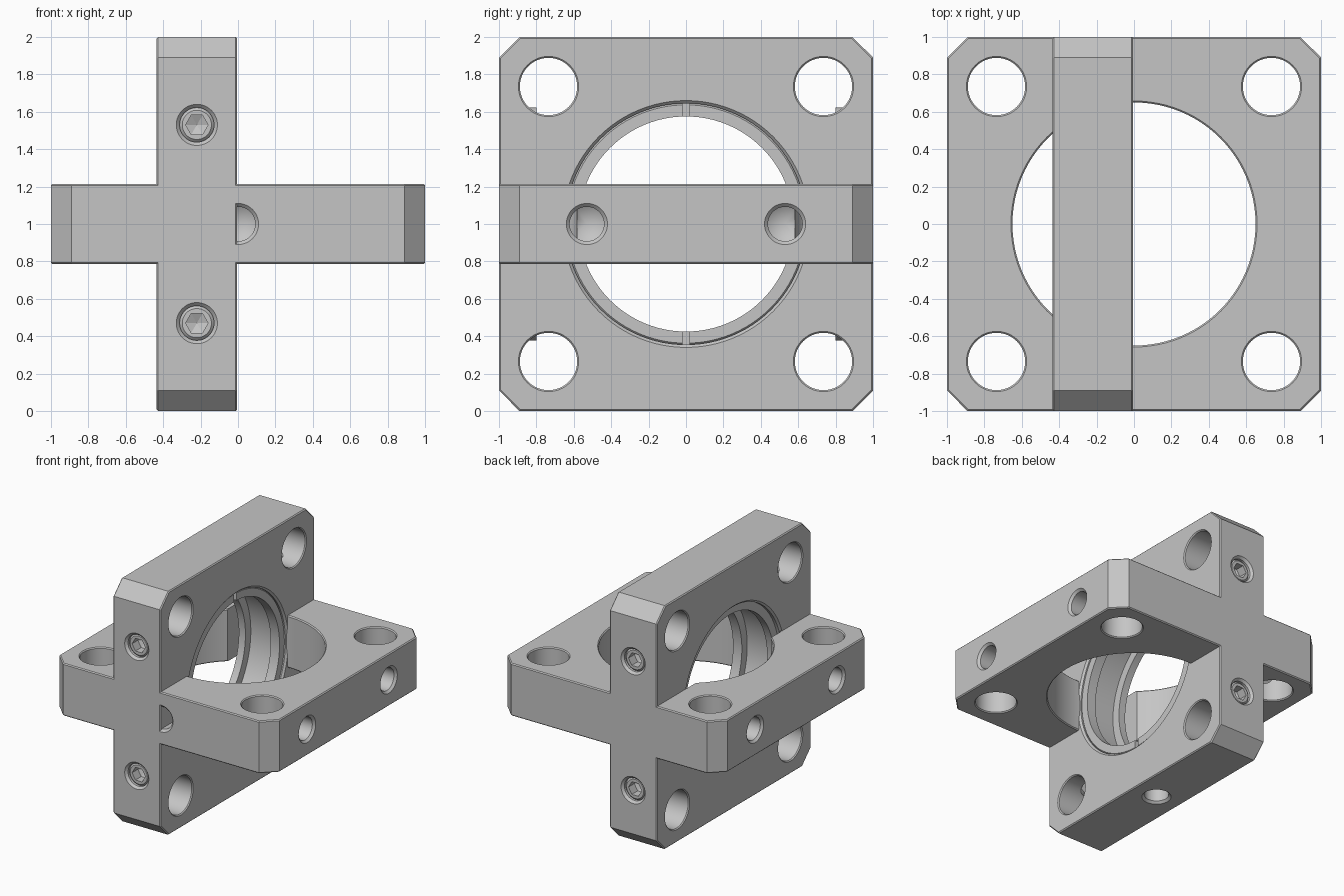
import bpy, bmesh, math
from mathutils import Matrix, Vector

cube = bpy.data.objects.get("Cube")
if cube:
    bpy.data.objects.remove(cube, do_unlink=True)

grey = bpy.data.materials.new("machined grey")
grey.use_nodes = True
GREY = (0.56, 0.56, 0.56, 1)
grey.diffuse_color = GREY
grey.node_tree.nodes["Principled BSDF"].inputs["Base Color"].default_value = GREY

THICK, SHIFT, ROD, SCREW = 0.43, -0.22, 0.735, 0.53
CENTRE = Vector((0, 0, 1))


def finish(name, bm):
    bmesh.ops.recalc_face_normals(bm, faces=bm.faces)
    mesh = bpy.data.meshes.new(name)
    bm.to_mesh(mesh)
    bm.free()
    mesh.materials.append(grey)
    ob = bpy.data.objects.new(name, mesh)
    bpy.context.collection.objects.link(ob)
    return ob


def plate(name, normal):
    """Square plate with clipped corners and finely broken edges."""
    bm = bmesh.new()
    s, c, h = 1, 0.89, THICK / 2
    outline = [(s, -c), (s, c), (c, s), (-c, s), (-s, c), (-s, -c), (-c, -s), (c, -s)]
    face = bm.faces.new([bm.verts.new((x, y, -h)) for x, y in outline])
    top = bmesh.ops.extrude_face_region(bm, geom=[face])["geom"]
    bmesh.ops.translate(bm, vec=(0, 0, THICK), verts=[v for v in top if isinstance(v, bmesh.types.BMVert)])
    rim = [e for e in bm.edges if abs(e.verts[0].co.z - e.verts[1].co.z) < 0.001]
    bmesh.ops.bevel(bm, geom=rim, offset=0.008, segments=1, affect='EDGES')
    bm.transform(Vector((0, 0, 1)).rotation_difference(normal).to_matrix().to_4x4())
    return finish(name, bm)


def turned(name, profile, origin, axis, sides=48):
    """Revolve (radius, depth) points; depth runs from origin along axis."""
    bm = bmesh.new()
    verts = [bm.verts.new((r, 0, d)) for r, d in profile]
    edges = [bm.edges.new(pair) for pair in zip(verts, verts[1:])]
    bmesh.ops.spin(bm, geom=verts + edges, axis=(0, 0, 1), cent=(0, 0, 0),
                   angle=math.tau, steps=sides, use_merge=False)
    bmesh.ops.remove_doubles(bm, verts=bm.verts, dist=0.0005)
    turn = Vector((0, 0, 1)).rotation_difference(Vector(axis)).to_matrix().to_4x4()
    bm.transform(Matrix.Translation(origin) @ turn)
    return finish(name, bm)


def cut(target, cutter):
    mod = target.modifiers.new("cut", 'BOOLEAN')
    mod.operation, mod.solver, mod.object = 'DIFFERENCE', 'EXACT', cutter
    bpy.context.view_layer.objects.active = target
    bpy.ops.object.modifier_apply(modifier=mod.name)
    bpy.data.objects.remove(cutter, do_unlink=True)


def through_hole(target, radius, point, axis, bevel=0.008):
    """Bore through a plate centred at point, with both mouths broken."""
    h, e = THICK / 2, 0.02
    profile = [(0, -h - e), (radius + bevel, -h - e), (radius + bevel, -h), (radius, -h + bevel),
               (radius, h - bevel), (radius + bevel, h), (radius + bevel, h + e), (0, h + e)]
    cut(target, turned("bore_cutter", profile, point, axis, 96))


def drilled_hole(target, point, inward, depth=0.26):
    """Countersunk blind hole with a conical bottom."""
    profile = [(0, -0.02), (0.11, -0.02), (0.11, 0), (0.092, 0.018),
               (0.092, depth), (0, depth + 0.055)]
    cut(target, turned("drill_cutter", profile, point, inward))


def set_screw(name, point, inward):
    """Headless screw with a hexagonal socket."""
    screw = turned(name, [(0, 0.025), (0.078, 0.025), (0.094, 0.04), (0.094, 0.2), (0, 0.2)], point, inward)
    socket = turned("socket_cutter", [(0, 0), (0.06, 0), (0.06, 0.1), (0, 0.125)], point, inward, 6)
    cut(screw, socket)
    return screw


X, Y, Z = Vector((1, 0, 0)), Vector((0, 1, 0)), Vector((0, 0, 1))
mid = CENTRE + X * SHIFT
signs = (-1, 1)
parts = []

# Horizontal plate: central opening, rod holes, side screw holes
flat = plate("horizontal_plate", Z)
flat.data.transform(Matrix.Translation(CENTRE))
through_hole(flat, 0.65, CENTRE, Z)
h = THICK / 2
cut(flat, turned("clearance_cutter", [(0, -h), (0.65, -h), (0.65, h), (0, h)], mid, X, 96))
for a in signs:
    for b in signs:
        through_hole(flat, 0.153, CENTRE + X * a * ROD + Y * b * ROD, Z)
        drilled_hole(flat, CENTRE + X * a + Y * b * SCREW, -X * a)
drilled_hole(flat, CENTRE - Y, Y, 0.2)
parts.append(flat)

# Vertical plate: stepped lens bore, rod holes, mounting hole below
upright = plate("vertical_plate", X)
upright.data.transform(Matrix.Translation(mid))
bore = [(0, -h - 0.02), (0.66, -h - 0.02), (0.66, -h), (0.645, -h + 0.015), (0.645, -h + 0.04),
        (0.575, -h + 0.04), (0.575, -h + 0.1), (0.645, -h + 0.1),
        (0.645, h - 0.015), (0.66, h), (0.66, h + 0.02), (0, h + 0.02)]
cut(upright, turned("lens_bore_cutter", bore, mid, X, 96))
for a in signs:
    for b in signs:
        through_hole(upright, 0.153, mid + Y * a * ROD + Z * b * ROD, X)
        drilled_hole(upright, mid + Y * a + Z * b * SCREW, -Y * a)
        where = ("front" if a < 0 else "back") + ("_lower" if b < 0 else "_upper")
        parts.append(set_screw(where + "_set_screw", mid + Y * a + Z * b * SCREW, -Y * a))
drilled_hole(upright, mid - Z, Z, 0.2)
parts.append(upright)

# Threaded retaining ring with two spanner slots
ring = turned("retaining_ring", [(0.575, 0), (0.637, 0), (0.646, 0.009), (0.646, 0.08),
                                 (0.575, 0.08), (0.575, 0)], mid + X * (h - 0.02), -X, 96)
bm = bmesh.new()
bmesh.ops.create_cube(bm, size=1)
bm.transform(Matrix.Translation(mid + X * (h - 0.02)) @ Matrix.Diagonal((0.08, 0.035, 1.5, 1)))
cut(ring, finish("slot_cutter", bm))
parts.append(ring)

# Smooth the turned surfaces, keep machined edges crisp
for ob in parts:
    bpy.ops.object.select_all(action='DESELECT')
    ob.select_set(True)
    bpy.context.view_layer.objects.active = ob
    bpy.ops.object.shade_smooth_by_angle(angle=math.radians(25))
